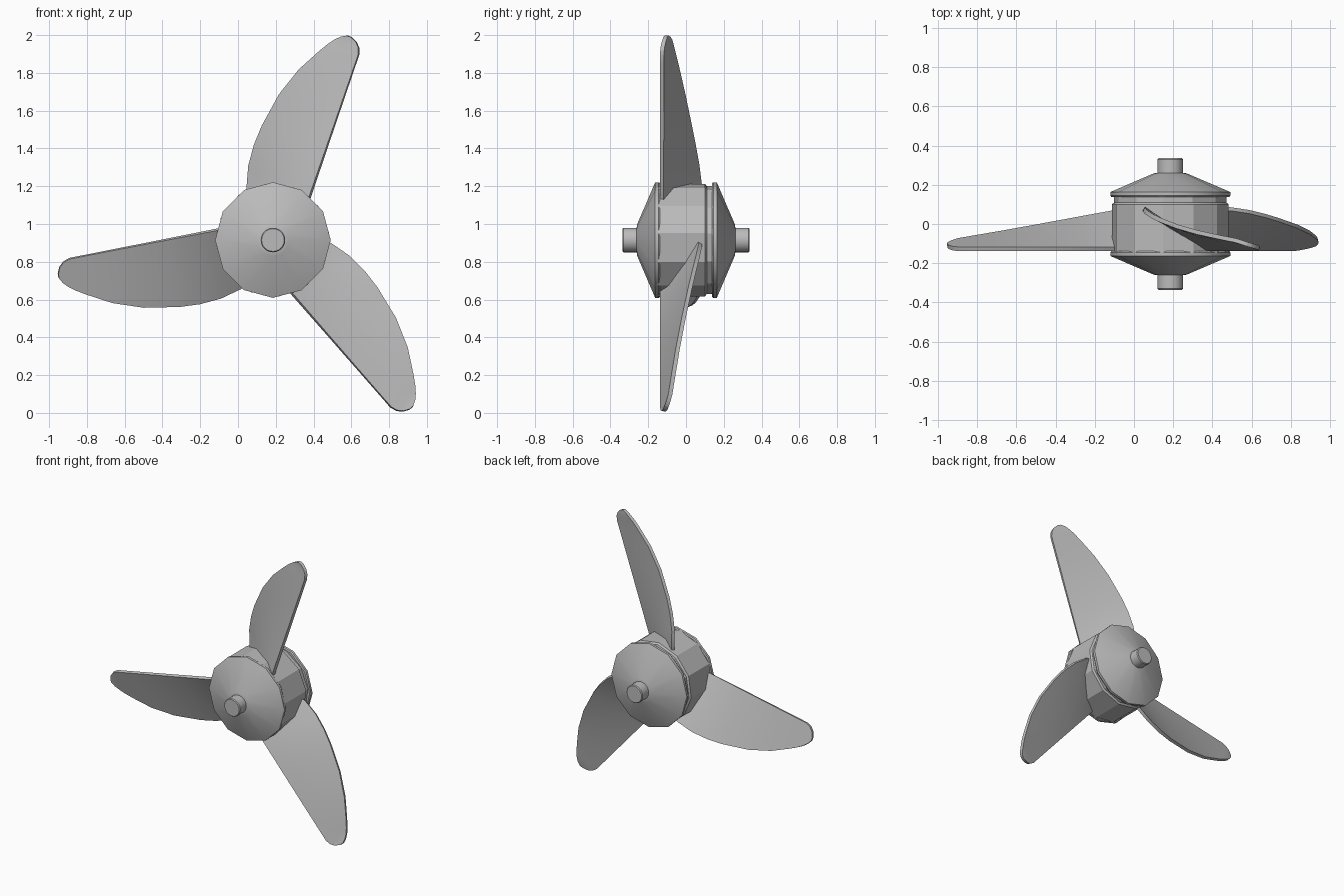
import bpy, bmesh, math
from mathutils import Vector, Matrix

cube = bpy.data.objects.get("Cube")
if cube:
    bpy.data.objects.remove(cube)

HUB = Vector((0.185, 0, 0.915))

grey = bpy.data.materials.new("plain_grey")
grey.use_nodes = True
grey.diffuse_color = (0.5, 0.5, 0.5, 1)
grey.node_tree.nodes["Principled BSDF"].inputs["Base Color"].default_value = (0.5, 0.5, 0.5, 1)


def finish(name, bm, angle):
    bmesh.ops.recalc_face_normals(bm, faces=bm.faces)
    mesh = bpy.data.meshes.new(name)
    bm.to_mesh(mesh)
    bm.free()
    mesh.materials.append(grey)
    ob = bpy.data.objects.new(name, mesh)
    bpy.context.collection.objects.link(ob)
    bpy.ops.object.select_all(action='DESELECT')
    ob.select_set(True)
    bpy.context.view_layer.objects.active = ob
    bpy.ops.object.shade_smooth_by_angle(angle=math.radians(angle))
    return ob


def lathe(name, profile, sides, turn=0, angle=32):
    """Revolve (y, radius) pairs round the hub axis and cap both ends."""
    bm = bmesh.new()
    rings = []
    for y, r in profile:
        ring = []
        for i in range(sides):
            a = math.radians(turn) + math.tau * i / sides
            ring.append(bm.verts.new(HUB + Vector((r * math.cos(a), y, r * math.sin(a)))))
        rings.append(ring)
    for a, b in zip(rings, rings[1:]):
        for i in range(sides):
            j = (i + 1) % sides
            bm.faces.new((a[i], a[j], b[j], b[i]))
    bm.faces.new(rings[0])
    bm.faces.new(rings[-1])
    return finish(name, bm, angle)


# Hub: faceted body between two nose cones, with a shallow groove at the back
lathe("hub_body", [(-0.15, 0.3), (0.1, 0.3), (0.11, 0.288), (0.145, 0.288)], 12, turn=7, angle=20)
for name, side in (("front_cone", -1), ("back_cone", 1)):
    lathe(name, [(side * y, r) for y, r in
                 ((0.137, 0.3), (0.145, 0.306), (0.163, 0.306), (0.258, 0.085), (0.262, 0.06))], 12)

# Shaft with slightly bevelled ends
lathe("shaft", [(-0.336, 0.06), (-0.33, 0.065), (0.33, 0.065), (0.336, 0.06)], 24)

# Blade stations: distance along the straight edge, near side, far side, depth rise
STATIONS = [(-0.2, 0.02, 0.25, 0.17), (-0.06, 0, 0.328, 0.205), (0.057, 0, 0.358, 0.19),
            (0.17, 0, 0.366, 0.17), (0.278, 0, 0.36, 0.15), (0.465, 0, 0.328, 0.115),
            (0.623, 0, 0.272, 0.085), (0.747, 0, 0.203, 0.062), (0.8, 0, 0.17, 0.052),
            (0.835, 0.012, 0.143, 0.045), (0.86, 0.035, 0.118, 0.035), (0.875, 0.068, 0.092, 0.025)]
COLUMNS = 6
ROOT = Vector((0.38, 0, 1.14))
ALONG = Vector((0.324, 0, 0.946))
ACROSS = Vector((-0.946, 0, 0.324))


def blade(name, degrees):
    bm = bmesh.new()
    rows = []
    for s, near, far, rise in STATIONS:
        row = []
        for i in range(COLUMNS + 1):
            w = near + (far - near) * i / COLUMNS
            p = ROOT + ALONG * s + ACROSS * w
            p.y = -0.128 + rise * w / far
            row.append(bm.verts.new(p))
        rows.append(row)
    for a, b in zip(rows, rows[1:]):
        for i in range(COLUMNS):
            bm.faces.new((a[i], a[i + 1], b[i + 1], b[i]))
    bmesh.ops.rotate(bm, cent=HUB, verts=bm.verts,
                     matrix=Matrix.Rotation(math.radians(degrees), 3, 'Y'))
    ob = finish(name, bm, 35)
    solid = ob.modifiers.new("thickness", 'SOLIDIFY')
    solid.thickness = 0.022
    solid.offset = 0
    # Smooth-by-angle stays after the thickness so the rim is crisp
    for p in ob.data.polygons:
        p.use_smooth = True
    solid.use_rim = True
    split = ob.modifiers.new("crisp_rim", 'EDGE_SPLIT')
    split.split_angle = math.radians(35)


for name, degrees in (("upper_blade", 0), ("left_blade", 120), ("right_blade", 240)):
    blade(name, degrees)
